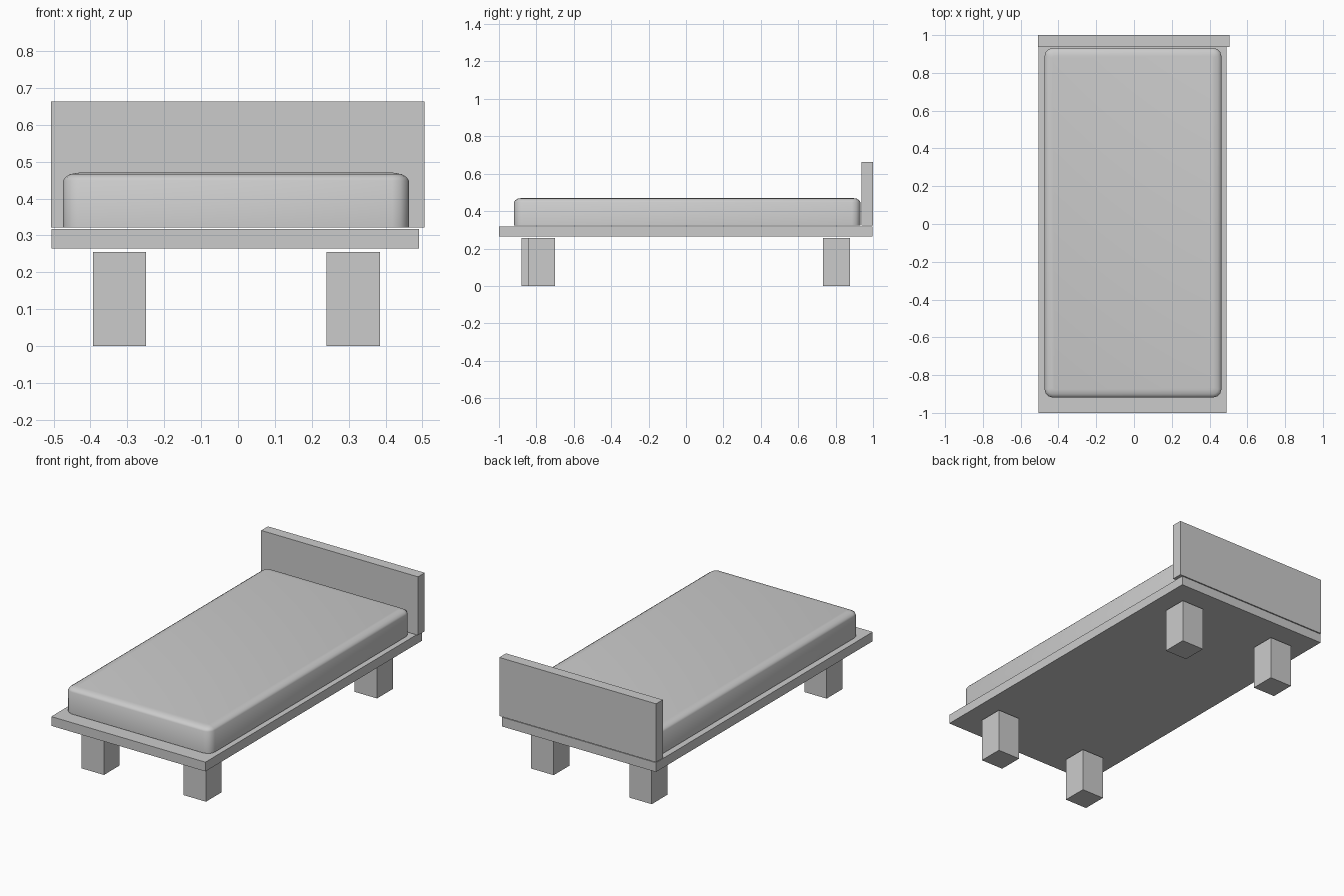
import bpy, bmesh, math

if "Cube" in bpy.data.objects:
    bpy.data.objects.remove(bpy.data.objects["Cube"])


def add_object(name, bm):
    bmesh.ops.recalc_face_normals(bm, faces=bm.faces)
    mesh = bpy.data.meshes.new(name)
    bm.to_mesh(mesh)
    bm.free()
    obj = bpy.data.objects.new(name, mesh)
    bpy.context.collection.objects.link(obj)
    return obj


def box(name, x, y, z):
    bm = bmesh.new()
    bmesh.ops.create_cube(bm, size=1)
    for v in bm.verts:
        for i, (lo, hi) in enumerate((x, y, z)):
            v.co[i] = hi if v.co[i] > 0 else lo
    return add_object(name, bm)


def rounded_ring(x, y, inset, radius, segments):
    """Points of a rectangle with rounded corners, pulled in by inset."""
    points = []
    centres = ((x[1], y[1], -1, -1), (x[0], y[1], 1, -1),
               (x[0], y[0], 1, 1), (x[1], y[0], -1, 1))
    r = max(radius - inset, 0.012)
    for k, (cx, cy, sx, sy) in enumerate(centres):
        for s in range(segments + 1):
            a = math.pi / 2 * (k + s / segments)
            points.append((cx + sx * (inset + r) + r * math.cos(a),
                           cy + sy * (inset + r) + r * math.sin(a)))
    return points


def mattress(name, x, y, profile):
    bm = bmesh.new()
    rings = [[bm.verts.new((px, py, z))
              for px, py in rounded_ring(x, y, inset, 0.045, 3)]
             for inset, z in profile]
    for low, high in zip(rings, rings[1:]):
        for i in range(len(low)):
            j = (i + 1) % len(low)
            bm.faces.new((low[i], low[j], high[j], high[i]))
    bm.faces.new(rings[0][::-1])
    bm.faces.new(rings[-1])
    obj = add_object(name, bm)
    bpy.context.view_layer.objects.active = obj
    obj.select_set(True)
    bpy.ops.object.shade_smooth_by_angle(angle=math.radians(50))
    obj.select_set(False)


# Bed base and headboard
box("bed_base", (-0.505, 0.49), (-1, 0.998), (0.264, 0.318))
box("headboard", (-0.507, 0.505), (0.938, 1), (0.322, 0.663))

# Legs, the front pair slightly staggered
left, right = (-0.393, -0.249), (0.24, 0.385)
for name, x, y in (("front_left_leg", left, (-0.88, -0.735)),
                   ("front_right_leg", right, (-0.845, -0.70)),
                   ("back_left_leg", left, (0.732, 0.877)),
                   ("back_right_leg", right, (0.732, 0.877))):
    box(name, x, y, (0, 0.255))

# Mattress with soft upper edges: (inset, height) rings
mattress("mattress", (-0.474, 0.463), (-0.919, 0.932),
         ((0, 0.322), (0, 0.449), (0.006, 0.458), (0.019, 0.466), (0.042, 0.47)))
